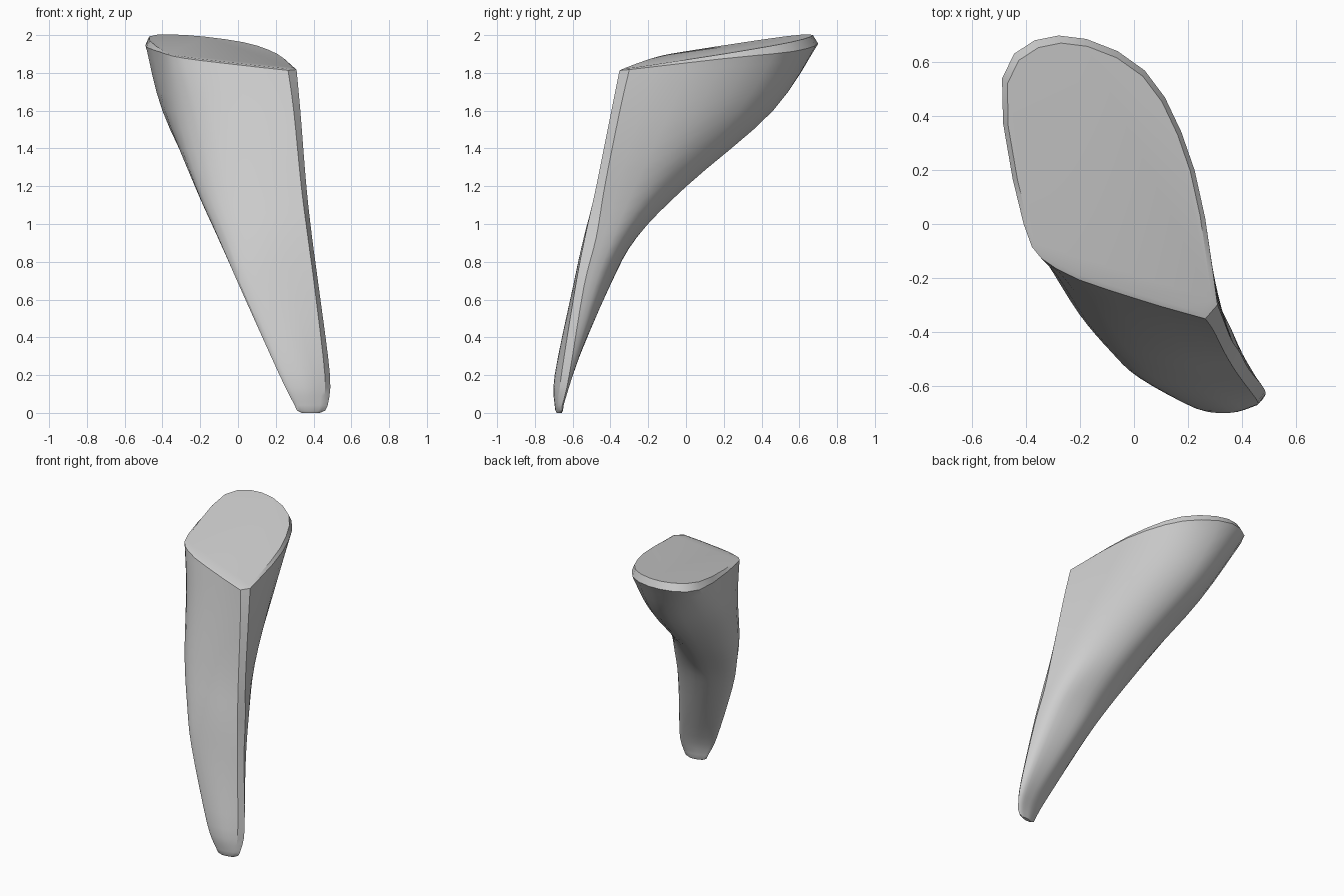
import bpy, bmesh, math
from mathutils import Vector

if "Cube" in bpy.data.objects:
    bpy.data.objects.remove(bpy.data.objects["Cube"])

mat = bpy.data.materials.new("plain grey")
mat.diffuse_color = (0.62, 0.62, 0.62, 1)
mat.use_nodes = True
mat.node_tree.nodes["Principled BSDF"].inputs["Base Color"].default_value = mat.diffuse_color


def top_z(x, y):
    """Height of the slanted top face."""
    return 1.887 + 0.14 * y - 0.07 * x


def spline(points, steps):
    """Open Catmull-Rom curve through the points."""
    p = [points[0]] + points + [points[-1]]
    out = []
    for i in range(1, len(p) - 2):
        a, b, c, d = p[i - 1:i + 3]
        for s in range(steps):
            t = s / steps
            out.append(0.5 * (2 * b + (c - a) * t + (2 * a - 5 * b + 4 * c - d) * t * t
                              + (3 * b - a - 3 * c + d) * t ** 3))
    return out + [points[-1]]


# Cross-sections, from the front right corner round the left and back to the right
rim = [(.265, -.352), (0, -.275), (-.29, -.165), (-.41, .0), (-.49, .54),
       (-.28, .70), (.04, .57), (.225, .20), (.31, -.30)]
upper = [(.295, -.395), (.04, -.345), (-.22, -.25), (-.36, -.07), (-.39, .22),
         (-.20, .46), (.05, .365), (.23, .06), (.33, -.35)]
middle = [(.335, -.475), (.10, -.46), (-.12, -.40), (-.225, -.29), (-.19, -.12),
          (-.03, .0), (.12, -.04), (.27, -.19), (.362, -.43)]
waist = [(.37, -.535), (.16, -.54), (-.02, -.51), (-.105, -.445), (-.075, -.345),
         (.06, -.265), (.19, -.275), (.33, -.34), (.392, -.475)]
lower = [(.405, -.585), (.22, -.598), (.07, -.59), (.008, -.555), (.04, -.48),
         (.14, -.41), (.25, -.412), (.38, -.455), (.427, -.54)]
foot = [(.46, -.66), (.36, -.692), (.27, -.693), (.22, -.678), (.255, -.645),
        (.33, -.612), (.39, -.602), (.455, -.60), (.487, -.618)]
tip = [(.45, -.675), (.39, -.692), (.33, -.695), (.30, -.685), (.33, -.67),
       (.37, -.655), (.41, -.65), (.45, -.648), (.475, -.655)]

levels = [[Vector((x, y, top_z(x, y) - 0.006 - 0.044 * min(1, max(0, y / 0.5)))) for x, y in rim]]
for section, z in ((upper, 1.6), (middle, 1.2), (waist, .93), (lower, .67), (foot, .2), (tip, .04)):
    levels.append([Vector((x, y, z)) for x, y in section])

# Smooth the rails downwards, then each ring around
rails = [spline([lev[i] for lev in levels], 4) for i in range(9)]
rings = [spline([r[k] for r in rails], 3) for k in range(len(rails[0]))]


def shrink(ring, f):
    c = sum(ring, Vector()) / len(ring)
    return [c + (p - c) * f for p in ring]


# Rounded top edge and rounded tip
top = shrink(rings[0], 0.95)
for p in top:
    p.z = top_z(p.x, p.y)
ends = []
for f, z in ((.85, .012), (.55, 0)):
    ring = shrink(rings[-1], f)
    for p in ring:
        p.z = z
    ends.append(ring)
rings = [top] + rings + ends

bm = bmesh.new()
loops = [[bm.verts.new(p) for p in ring] for ring in rings]
n = len(loops[0])
for a, b in zip(loops, loops[1:]):
    for i in range(n):
        j = (i + 1) % n
        bm.faces.new((a[i], a[j], b[j], b[i]))
bm.faces.new(loops[0])
bm.faces.new(loops[-1])
bmesh.ops.recalc_face_normals(bm, faces=bm.faces[:])
mesh = bpy.data.meshes.new("tapered_body")
bm.to_mesh(mesh)
bm.free()
mesh.materials.append(mat)
body = bpy.data.objects.new("tapered_body", mesh)
bpy.context.collection.objects.link(body)
bpy.context.view_layer.objects.active = body
body.select_set(True)
bpy.ops.object.shade_smooth_by_angle(angle=math.radians(30))
